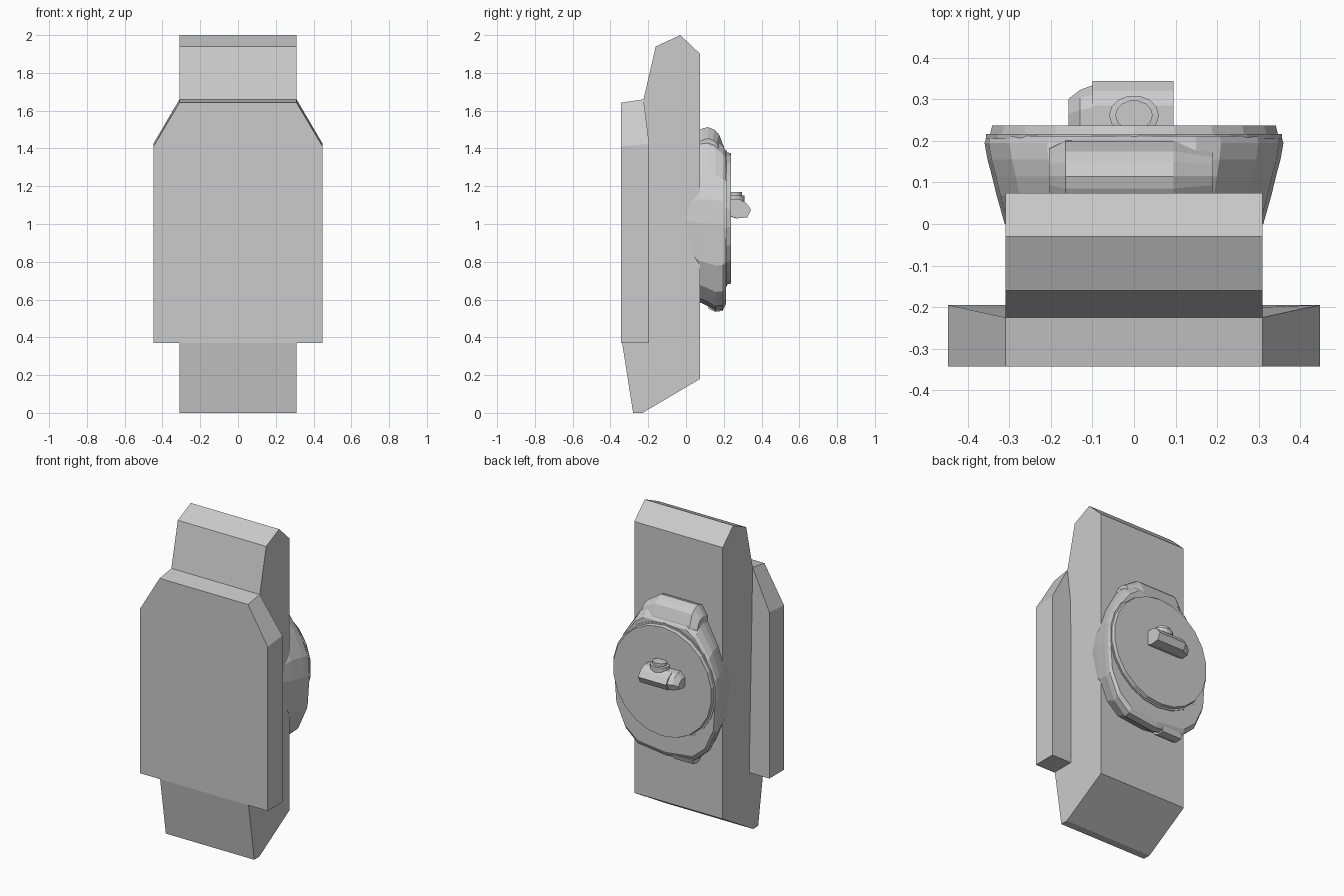
import bpy, bmesh, math

if "Cube" in bpy.data.objects:
    bpy.data.objects.remove(bpy.data.objects["Cube"])


def loft(name, rings):
    """Skin a list of equal-length closed loops and cap both ends."""
    bm = bmesh.new()
    loops = [[bm.verts.new(p) for p in r] for r in rings]
    n = len(loops[0])
    for a, b in zip(loops, loops[1:]):
        for i in range(n):
            j = (i + 1) % n
            bm.faces.new((a[i], a[j], b[j], b[i]))
    bm.faces.new(loops[0])
    bm.faces.new(loops[-1])
    bmesh.ops.recalc_face_normals(bm, faces=bm.faces)
    me = bpy.data.meshes.new(name)
    bm.to_mesh(me)
    bm.free()
    ob = bpy.data.objects.new(name, me)
    bpy.context.collection.objects.link(ob)
    return ob


def extrude_x(name, profile, x0, x1):
    """Extrude a (y, z) side profile between two x positions."""
    return loft(name, [[(x, y, z) for y, z in profile] for x in (x0, x1)])


def mirrored(half):
    """Complete a right-hand (x, z) outline about x = 0."""
    return half + [(-x, z) for x, z in reversed(half) if x > 0]


# Main slab body
extrude_x("body", [(-0.28, 0), (-0.23, 0), (0.075, 0.18), (0.075, 1.9),
                   (-0.03, 2.0), (-0.16, 1.94), (-0.225, 1.66),
                   (-0.338, 0.37)], -0.31, 0.31)

# Front plate with clipped upper corners
front = [(x, -0.343, z) for x, z in mirrored([(0.31, 1.642), (0.448, 1.41), (0.448, 0.37)])]
back = [(s * x, y, z) for s, pts in (
    (1, [(0.31, -0.225, 1.66), (0.448, -0.195, 1.425), (0.448, -0.195, 0.37)]),
    (-1, [(0.448, -0.195, 0.37), (0.448, -0.195, 1.425), (0.31, -0.225, 1.66)]))
    for x, y, z in pts]
loft("front_plate", [front, back])

# Backpack shell: egg-shaped outline lofted from the body outwards
egg = mirrored([(0, 1.47), (0.15, 1.47), (0.21, 1.42), (0.30, 1.27),
                (0.35, 1.13), (0.36, 1.0), (0.345, 0.78), (0.285, 0.64),
                (0.2, 0.565), (0, 0.54)])
CZ = 1.06
# y, width scale, upper scale, lower scale
sections = [(0.0, 0.865, 0.75, 0.70), (0.07, 0.92, 1.0, 0.91), (0.115, 0.95, 1.0, 0.95),
            (0.155, 0.98, 0.95, 1.0), (0.195, 1.0, 0.86, 0.99), (0.212, 0.985, 0.8, 0.93)]
loft("backpack_shell", [[(x * sx, y, CZ + (z - CZ) * (up if z > CZ else low))
                         for x, z in egg] for y, sx, up, low in sections])

# Rolled top of the backpack and its end caps
roll = [(0.06, 1.36), (0.06, 1.49), (0.085, 1.505), (0.115, 1.513),
        (0.15, 1.5), (0.175, 1.475), (0.2, 1.41), (0.205, 1.36)]
extrude_x("top_roll", roll, -0.165, 0.095)
for name, xa, xb in (("roll_cap_right", 0.095, 0.19), ("roll_cap_left", -0.165, -0.205)):
    small = [(0.12 + (y - 0.12) * 0.75, 1.36 + (z - 1.36) * 0.6) for y, z in roll]
    loft(name, [[(x, y, z) for y, z in p] for x, p in ((xa, roll), (xb, small))])

# Round lid
N = 22
loft("round_lid", [[(r * math.sin(2 * math.pi * i / N), y,
                     1.03 + r * math.cos(2 * math.pi * i / N)) for i in range(N)]
                   for y, r in ((0.205, 0.36), (0.217, 0.36), (0.217, 0.35), (0.237, 0.345))])

# Small tab under the backpack
extrude_x("bottom_tab", [(0.12, 0.58), (0.12, 0.55), (0.155, 0.535),
                         (0.195, 0.54), (0.205, 0.57)], -0.19, -0.05)

# Latch on the lid: wedge, side step and round button
latch = [(0.235, 1.04), (0.235, 1.13), (0.285, 1.13), (0.32, 1.11),
         (0.345, 1.075), (0.325, 1.035), (0.27, 1.03)]
extrude_x("latch", latch, -0.1, 0.095)
step = [(0.235 + (y - 0.235) * 0.6, 1.05 + (z - 1.05) * 0.6) for y, z in latch]
loft("latch_step", [[(x, y, z) for y, z in p] for x, p in
                    ((-0.1, [(0.235 + (y - 0.235) * 0.9, z) for y, z in latch]),
                     (-0.13, [(0.235 + (y - 0.235) * 0.8, z) for y, z in latch]),
                     (-0.158, step))])
loft("latch_button", [[(r * math.cos(2 * math.pi * i / 14), 0.262 + 0.8 * r * math.sin(2 * math.pi * i / 14), z)
                       for i in range(14)]
                      for z, r in ((1.11, 0.06), (1.15, 0.06), (1.152, 0.045), (1.17, 0.045))])
